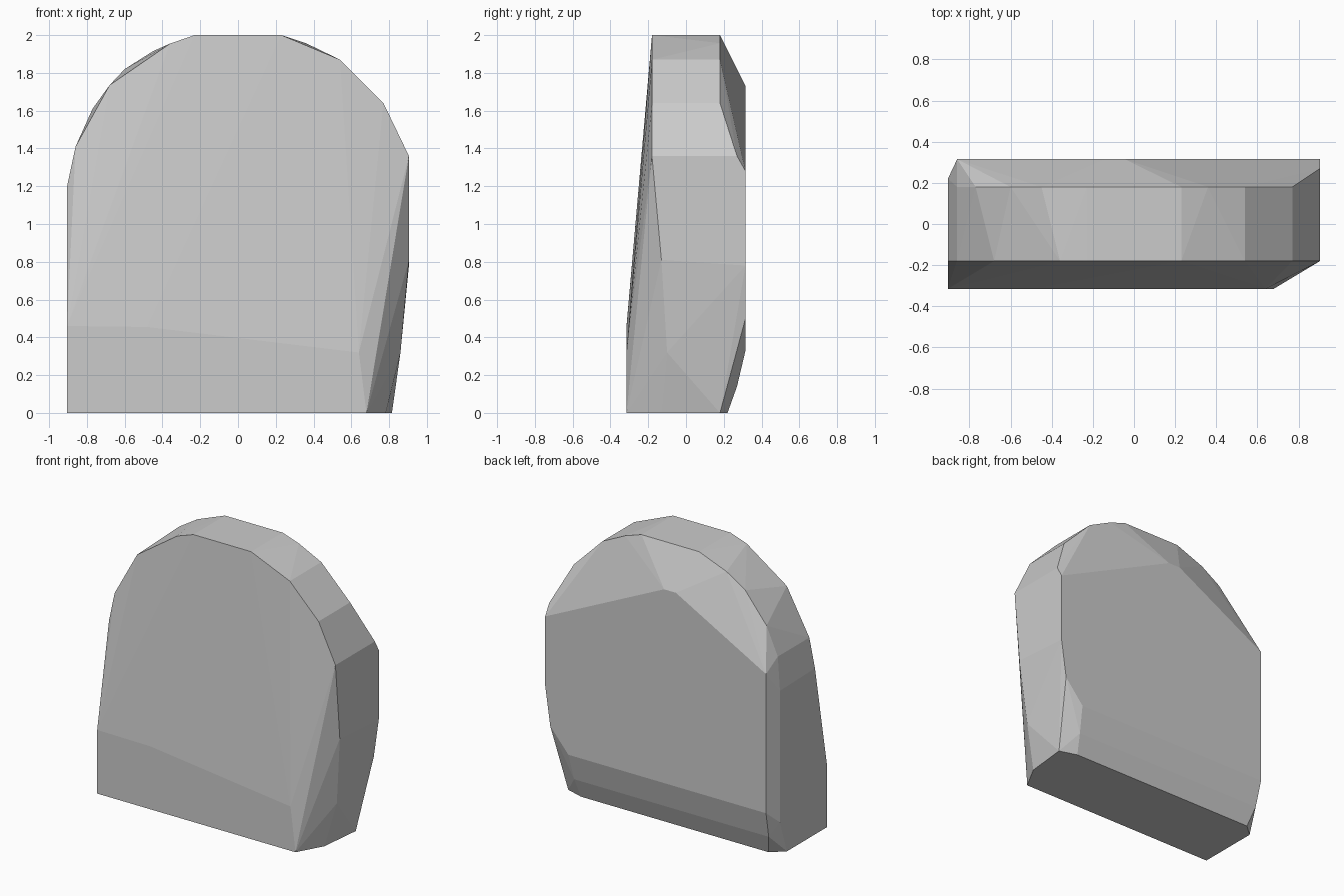
import bpy, bmesh

if "Cube" in bpy.data.objects:
    bpy.data.objects.remove(bpy.data.objects["Cube"])

# Outlines (x, z) of the cut stone, one for each depth y
TOP_ARC = [(-0.23, 2), (0.23, 2), (0.54, 1.87), (0.77, 1.64)]
OUTLINES = {
    # front foot
    -0.315: [(-0.905, 0), (-0.905, 0.46), (-0.48, 0.455), (0.64, 0.32), (0.68, 0)],
    # front rim of the arch
    -0.18: TOP_ARC + [(-0.905, 1.2), (-0.86, 1.41), (-0.68, 1.735),
                      (-0.36, 1.955), (0.905, 1.36)],
    # worn right side
    -0.13: [(0.905, 0.81), (0.782, 0)],
    -0.10: [(0.86, 0.32)],
    # back rim of the arch and the back corners of the base
    0.18: TOP_ARC + [(-0.86, 1.41), (-0.77, 1.61), (-0.6, 1.82),
                     (-0.45, 1.915), (0.36, 1.957), (0.815, 0)],
    0.14: [(-0.905, 0)],
    0.22: [(-0.905, 1.19), (-0.905, 0.24), (-0.815, 0), (0.686, 0)],
    0.27: [(0.905, 1.36), (-0.85, 0.14), (0.705, 0.14)],
    # flat back
    0.315: [(-0.86, 1.335), (-0.14, 1.73), (-0.045, 1.73), (0.905, 1.28),
            (0.905, 0.78), (0.865, 0.5), (0.72, 0.33), (-0.86, 0.33)],
}

# Wrap the outlines in one faceted block
bm = bmesh.new()
for y, outline in OUTLINES.items():
    for x, z in outline:
        bm.verts.new((x, y, z))
hull = bmesh.ops.convex_hull(bm, input=bm.verts[:])
loose = {v for v in hull["geom_interior"] + hull["geom_unused"]
         if isinstance(v, bmesh.types.BMVert) and not v.link_faces}
bmesh.ops.delete(bm, geom=list(loose), context='VERTS')
bmesh.ops.dissolve_limit(bm, angle_limit=0.01, verts=bm.verts[:], edges=bm.edges[:])
bmesh.ops.recalc_face_normals(bm, faces=bm.faces[:])

mesh = bpy.data.meshes.new("stone_slab")
bm.to_mesh(mesh)
bm.free()
stone = bpy.data.objects.new("stone_slab", mesh)
bpy.context.collection.objects.link(stone)

# Plain grey stone
grey = bpy.data.materials.new("stone_grey")
grey.diffuse_color = (0.6, 0.6, 0.6, 1)
grey.use_nodes = True
grey.node_tree.nodes["Principled BSDF"].inputs["Base Color"].default_value = grey.diffuse_color
mesh.materials.append(grey)
